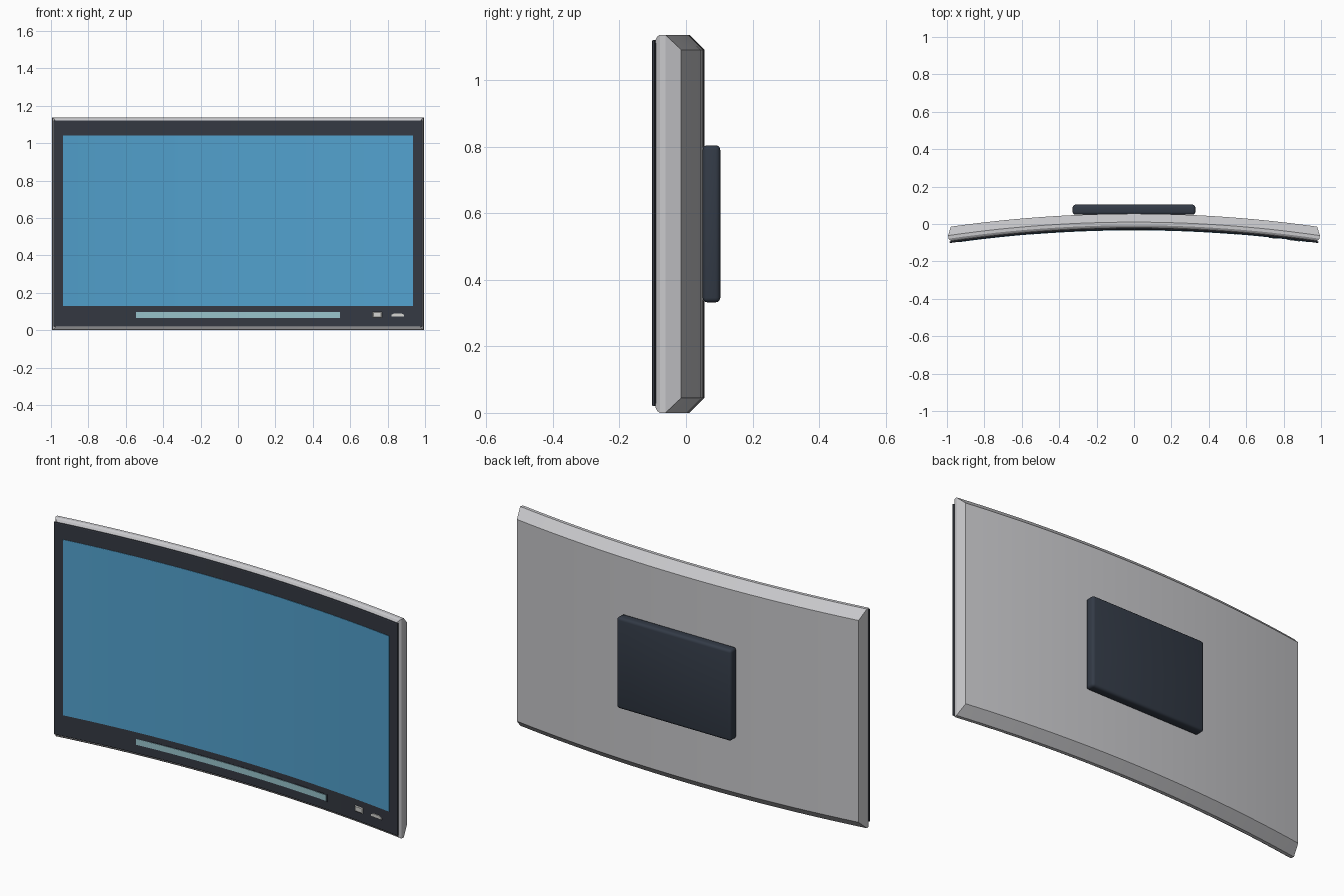
import bpy, bmesh, math

cube = bpy.data.objects.get("Cube")
if cube:
    bpy.data.objects.remove(cube, do_unlink=True)

RADIUS = 6.9      # curvature of the display, centred in front of it
MID_Z = 0.568


def material(name, rgb):
    mat = bpy.data.materials.new(name)
    mat.use_nodes = True
    mat.diffuse_color = (*rgb, 1)
    mat.node_tree.nodes["Principled BSDF"].inputs["Base Color"].default_value = (*rgb, 1)
    return mat


SILVER = material("silver_grey", (0.58, 0.58, 0.60))
CHARCOAL = material("charcoal", (0.035, 0.041, 0.055))
BLUE = material("screen_blue", (0.085, 0.36, 0.62))
TEAL = material("pale_teal", (0.32, 0.56, 0.61))
WHITE = material("button_white", (0.66, 0.66, 0.64))
NAVY = material("dark_slate", (0.033, 0.043, 0.062))


def bend(s, depth, z):
    """Wrap a flat point onto the concave arc."""
    a = s / RADIUS
    return ((RADIUS + depth) * math.sin(a), (RADIUS + depth) * math.cos(a) - RADIUS, z)


def finish(name, bm, mat, angle=25):
    bmesh.ops.recalc_face_normals(bm, faces=bm.faces)
    mesh = bpy.data.meshes.new(name)
    bm.to_mesh(mesh)
    bm.free()
    mesh.materials.append(mat)
    obj = bpy.data.objects.new(name, mesh)
    bpy.context.collection.objects.link(obj)
    bpy.ops.object.select_all(action="DESELECT")
    obj.select_set(True)
    bpy.context.view_layer.objects.active = obj
    bpy.ops.object.shade_smooth_by_angle(angle=math.radians(angle))
    return obj


def curved_slab(name, mat, cx, cz, half_w, half_h, rings, segments=24):
    """Loft rectangles given as (depth, side inset, top inset), front to back."""
    bm = bmesh.new()
    loops = []
    for depth, ix, iz in rings:
        w, h = half_w - ix, half_h - iz
        xs = [cx - w + 2 * w * i / segments for i in range(segments + 1)]
        low = [bm.verts.new(bend(x, depth, cz - h)) for x in xs]
        high = [bm.verts.new(bend(x, depth, cz + h)) for x in xs]
        loops.append((low, high))
    for low, high in (loops[0], loops[-1]):
        for i in range(segments):
            bm.faces.new((low[i], low[i + 1], high[i + 1], high[i]))
    for (l0, h0), (l1, h1) in zip(loops, loops[1:]):
        for a, b in ((l0, l1), (h0, h1)):
            for i in range(segments):
                bm.faces.new((a[i], a[i + 1], b[i + 1], b[i]))
        for k in (0, -1):
            bm.faces.new((l0[k], h0[k], h1[k], l1[k]))
    return finish(name, bm, mat)


# Chamfered shell
curved_slab("casing", SILVER, 0, MID_Z, 0.996, MID_Z,
            [(-0.022, 0.014, 0.016), (-0.016, 0.006, 0.006), (-0.007, 0, 0),
             (0.010, 0, 0), (0.055, 0.021, 0.045)])

# Front panel and glass
curved_slab("bezel", CHARCOAL, 0, 0.57, 0.993, 0.55,
            [(-0.031, 0.003, 0.003), (-0.029, 0, 0), (-0.024, 0, 0), (-0.020, 0.012, 0.012)])
curved_slab("screen", BLUE, 0, 0.585, 0.942, 0.455,
            [(-0.033, 0, 0), (-0.028, 0, 0)])

# Light strip in a thin surround
curved_slab("light_strip_surround", NAVY, 0, 0.081, 0.552, 0.019,
            [(-0.0318, 0, 0), (-0.029, 0, 0)], 16)
curved_slab("light_strip", TEAL, 0, 0.081, 0.548, 0.015,
            [(-0.034, 0, 0), (-0.029, 0, 0)], 16)

# Buttons
curved_slab("square_button", WHITE, 0.75, 0.082, 0.025, 0.015,
            [(-0.036, 0.004, 0.004), (-0.033, 0, 0), (-0.028, 0, 0)], 2)
bm = bmesh.new()
outline = [(-0.034, -0.008), (0.034, -0.008), (0.034, 0.001),
           (0.018, 0.009), (-0.018, 0.009), (-0.034, 0.001)]
front, back = [[bm.verts.new(bend(0.86 + x, d, 0.081 + z)) for x, z in outline]
               for d in (-0.036, -0.028)]
bm.faces.new(front)
bm.faces.new(back)
for i in range(len(outline)):
    j = (i + 1) % len(outline)
    bm.faces.new((front[i], front[j], back[j], back[i]))
finish("power_button", bm, WHITE)

# Rear mounting block
bm = bmesh.new()
bmesh.ops.create_cube(bm, size=1)
for v in bm.verts:
    v.co = (v.co.x * 0.656, v.co.y * 0.053 + 0.0765, v.co.z * 0.472 + MID_Z)
bmesh.ops.bevel(bm, geom=bm.edges[:], offset=0.014, segments=3, profile=0.5, affect="EDGES")
finish("wall_mount", bm, NAVY, 40)
